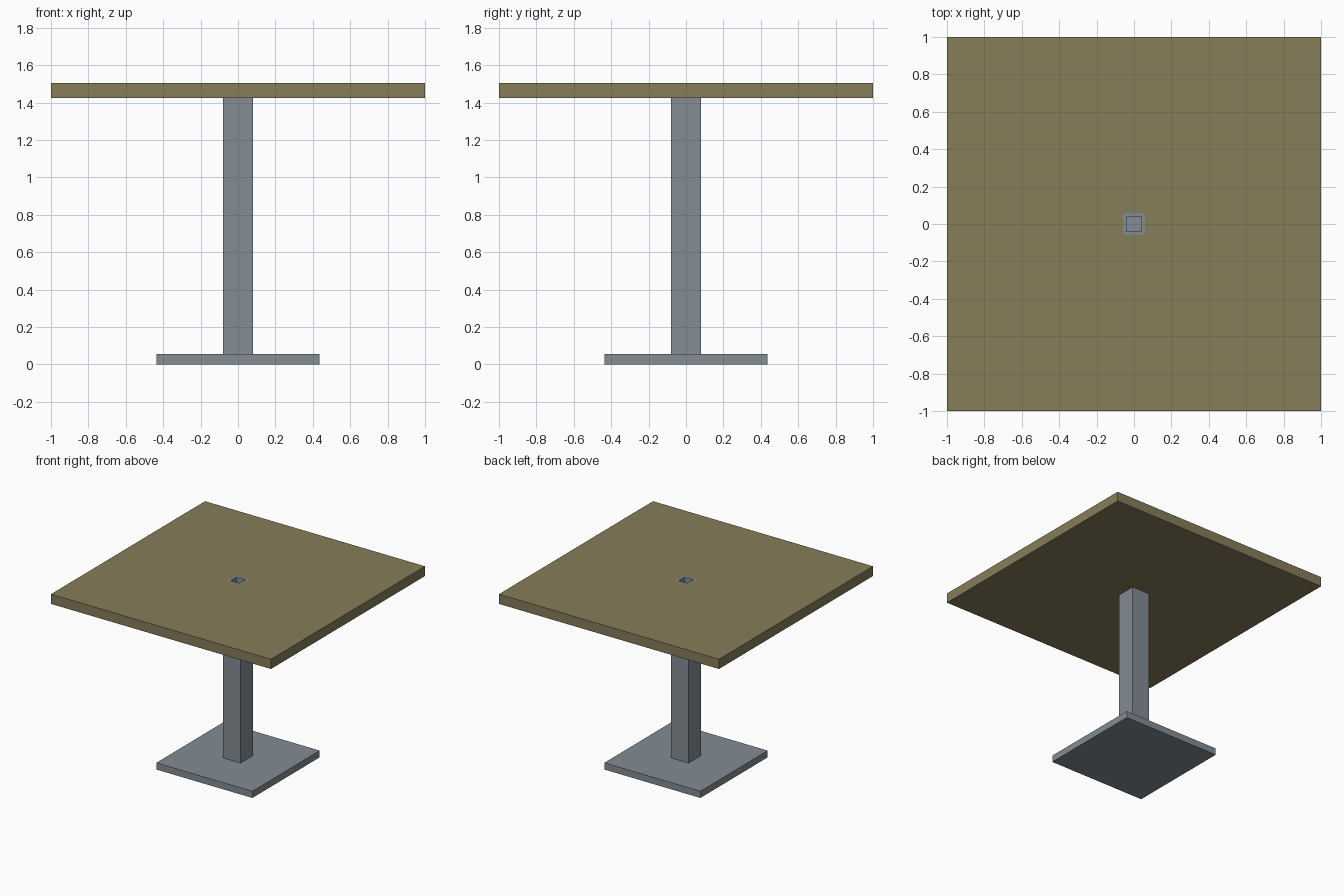
import bpy, bmesh

if "Cube" in bpy.data.objects:
    bpy.data.objects.remove(bpy.data.objects["Cube"])


def material(name, rgb):
    lin = [((c / 255 + 0.055) / 1.055) ** 2.4 for c in rgb]
    m = bpy.data.materials.new(name)
    m.diffuse_color = (*lin, 1)
    m.use_nodes = True
    m.node_tree.nodes["Principled BSDF"].inputs["Base Color"].default_value = m.diffuse_color
    return m


wood = material("olive wood", (134, 125, 90))
metal = material("grey metal", (131, 140, 147))


def square_prism(name, half, z0, z1, mat, hole=0):
    """Square block, optionally with a square hole running through it."""
    bm = bmesh.new()

    def loop(h, z):
        return [bm.verts.new((x * h, y * h, z))
                for x, y in ((-1, -1), (1, -1), (1, 1), (-1, 1))]

    lo, hi = loop(half, z0), loop(half, z1)
    if hole:
        in_lo, in_hi = loop(hole, z0), loop(hole, z1)
        bands = [(lo, hi), (hi, in_hi), (in_hi, in_lo), (in_lo, lo)]
    else:
        bands = [(lo, hi)]
        bm.faces.new(lo[::-1])
        bm.faces.new(hi)
    for a, b in bands:
        for i in range(4):
            j = (i + 1) % 4
            bm.faces.new((a[i], a[j], b[j], b[i]))
    bmesh.ops.recalc_face_normals(bm, faces=bm.faces)
    mesh = bpy.data.meshes.new(name)
    bm.to_mesh(mesh)
    bm.free()
    mesh.materials.append(mat)
    ob = bpy.data.objects.new(name, mesh)
    bpy.context.collection.objects.link(ob)
    return ob


# Foot plate and column
square_prism("base_plate", 0.437, 0, 0.055, metal)
square_prism("column", 0.08, 0.055, 1.425, metal)
# Table top with a flush square metal sleeve in the centre
square_prism("table_top", 1.0, 1.425, 1.505, wood, hole=0.06)
square_prism("centre_sleeve", 0.06, 1.425, 1.505, metal, hole=0.04)
